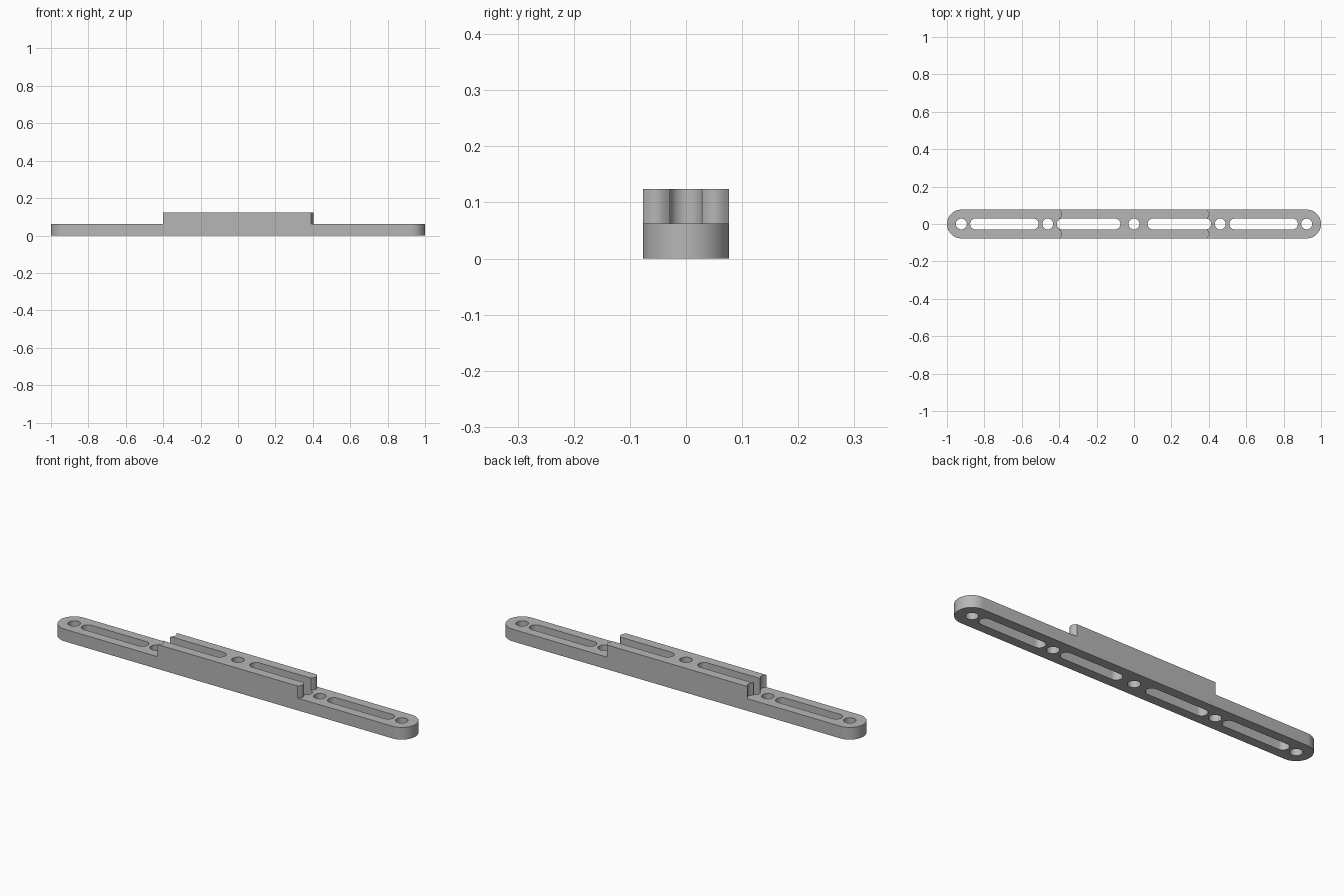
import bpy, bmesh, math

if "Cube" in bpy.data.objects:
    bpy.data.objects.remove(bpy.data.objects["Cube"])

HALF_W = 0.077
PLATE_H = 0.062
PAD_H = 0.124
SLOT_R = 0.029
HOLES = (-0.923, -0.4615, 0, 0.4615, 0.923)
SLOTS = ((0.073, 0.413), (0.51, 0.876))

grey = bpy.data.materials.new("satin grey")
grey.use_nodes = True
grey.diffuse_color = (0.47, 0.47, 0.47, 1)
grey.node_tree.nodes["Principled BSDF"].inputs["Base Color"].default_value = (0.47, 0.47, 0.47, 1)


def stadium(x1, x2, r, n=24):
    """Rounded outline between two end centres; equal centres give a circle."""
    right = [(x2 + r * math.cos(a), r * math.sin(a))
             for a in (math.pi * (i / n - 0.5) for i in range(n + 1))]
    left = [(x1 - (x - x2), -y) for x, y in right]
    pts = right + left
    return [p for i, p in enumerate(pts) if math.dist(p, pts[i - 1]) > 1e-6]


def extrude(name, outlines, z0, z1):
    bm = bmesh.new()
    for outline in outlines:
        face = bm.faces.new([bm.verts.new((x, y, z0)) for x, y in outline])
        top = bmesh.ops.extrude_face_region(bm, geom=[face])["geom"]
        verts = [g for g in top if isinstance(g, bmesh.types.BMVert)]
        bmesh.ops.translate(bm, verts=verts, vec=(0, 0, z1 - z0))
    bmesh.ops.recalc_face_normals(bm, faces=bm.faces)
    mesh = bpy.data.meshes.new(name)
    bm.to_mesh(mesh)
    bm.free()
    mesh.materials.append(grey)
    obj = bpy.data.objects.new(name, mesh)
    bpy.context.collection.objects.link(obj)
    return obj


def combine(target, tool, operation):
    mod = target.modifiers.new(operation.lower(), 'BOOLEAN')
    mod.operation, mod.solver, mod.object = operation, 'EXACT', tool
    bpy.context.view_layer.objects.active = target
    bpy.ops.object.modifier_apply(modifier=mod.name)
    bpy.data.objects.remove(tool)


def scallop(x, depth, n=8):
    """Pad end running from -y to +y, with one small lobe on each strip."""
    pts = []
    for y0, y1 in ((-HALF_W, -0.028), (0.028, HALF_W)):
        for i in range(n + 1):
            t = i / n
            pts.append((x + depth * math.sin(math.pi * t), y0 + (y1 - y0) * t))
    return pts


# Flat bar with round ends
bar = extrude("mounting_bar", [stadium(HALF_W - 1, 1 - HALF_W, HALF_W)], 0, PLATE_H)

# Raised centre pad: lobes at one end, matching hollows at the other
pad_outline = scallop(0.39, 0.013) + scallop(-0.4, 0.013)[::-1]
pad = extrude("raised_pad", [pad_outline], PLATE_H / 2, PAD_H)
combine(bar, pad, 'UNION')

# Through holes and long slots; the inner slots break out of the pad ends
cuts = [stadium(x, x, SLOT_R) for x in HOLES]
for a, b in SLOTS:
    cuts.append(stadium(a + SLOT_R, b - SLOT_R, SLOT_R))
    cuts.append(stadium(-b + SLOT_R, -a - SLOT_R, SLOT_R))
cutter = extrude("slot_cutter", cuts, -0.1, 0.3)
cutter.hide_render = True
combine(bar, cutter, 'DIFFERENCE')

# Smooth the round walls, keep the rims sharp
bpy.ops.object.select_all(action='DESELECT')
bar.select_set(True)
bpy.context.view_layer.objects.active = bar
bpy.ops.object.shade_smooth_by_angle(angle=math.radians(30))
